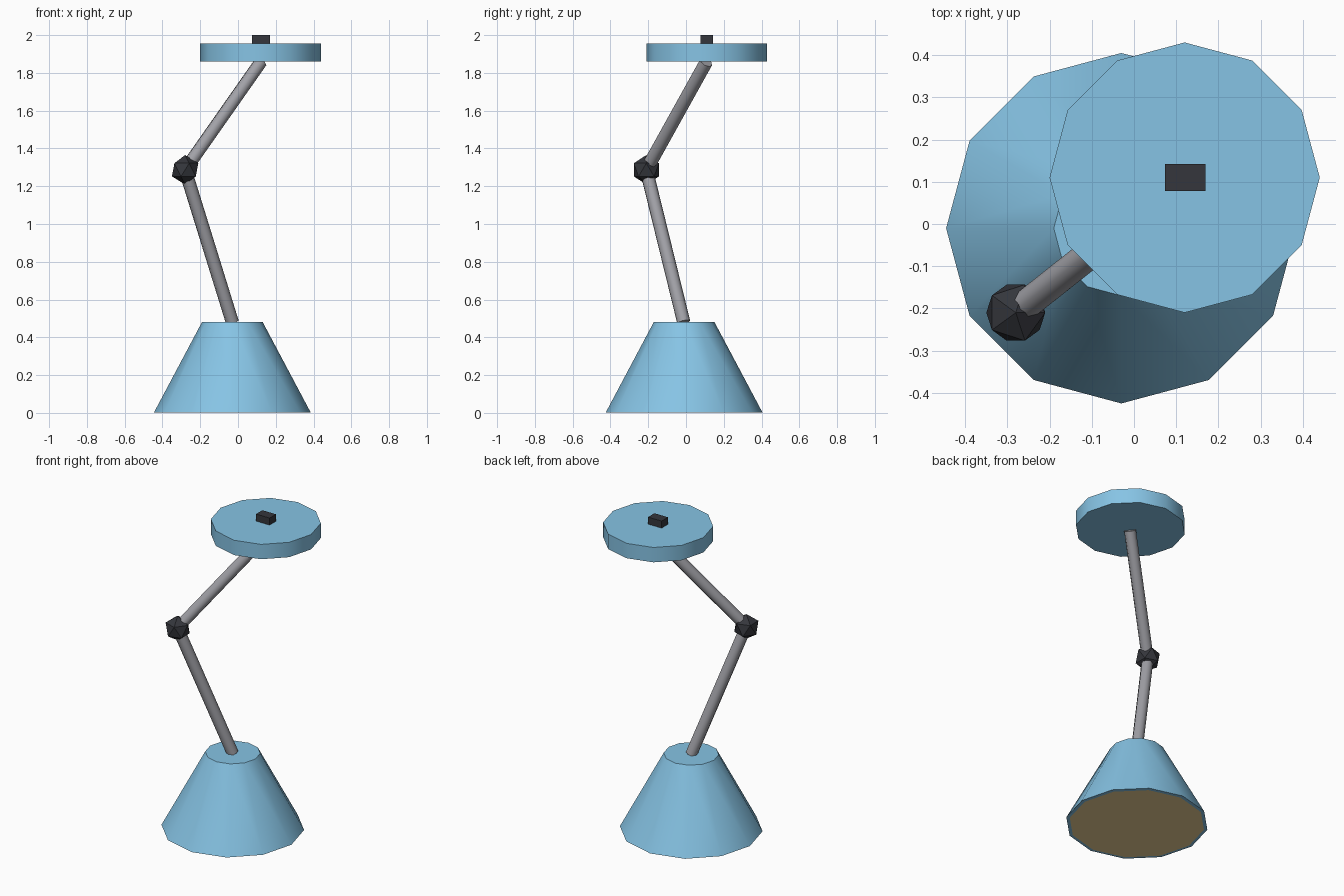
import bpy, math
from mathutils import Vector

if "Cube" in bpy.data.objects:
    bpy.data.objects.remove(bpy.data.objects["Cube"])


def material(name, rgb):
    m = bpy.data.materials.new(name)
    m.diffuse_color = (*rgb, 1)
    m.use_nodes = True
    m.node_tree.nodes["Principled BSDF"].inputs["Base Color"].default_value = m.diffuse_color
    return m


BLUE = material("blue_paint", (0.24, 0.55, 0.78))
DARK = material("dark_plastic", (0.035, 0.037, 0.045))
STEEL = material("steel", (0.36, 0.36, 0.39))
GLOW = material("warm_panel", (0.83, 0.64, 0.30))


def finish(name, mat, angle=None):
    ob = bpy.context.object
    ob.name = name
    ob.data.materials.append(mat)
    if angle:
        bpy.ops.object.shade_smooth_by_angle(angle=math.radians(angle))
    return ob


def frustum(name, mat, centre, r1, r2, z0, z1, sides=12):
    bpy.ops.mesh.primitive_cone_add(vertices=sides, radius1=r1, radius2=r2, depth=z1 - z0,
                                    location=(*centre, (z0 + z1) / 2))
    return finish(name, mat, 35)


def rod(name, a, b, radius=0.035):
    a, b = Vector(a), Vector(b)
    d = b - a
    bpy.ops.mesh.primitive_cylinder_add(vertices=8, radius=radius, depth=d.length,
                                        location=(a + b) / 2,
                                        rotation=d.to_track_quat('Z', 'Y').to_euler())
    return finish(name, STEEL, 50)


# Conical shade with a flat panel closing its mouth
frustum("cone_shade", BLUE, (-0.03, -0.01), 0.415, 0.16, 0.002, 0.482)
bpy.ops.mesh.primitive_circle_add(vertices=12, radius=0.395, fill_type='NGON',
                                  location=(-0.03, -0.01, 0), rotation=(math.pi, 0, 0))
finish("light_panel", GLOW)

# Two arms meeting at the elbow
elbow = (-0.28, -0.21, 1.287)
rod("lower_arm", (-0.03, -0.012, 0.48), elbow)
rod("upper_arm", elbow, (0.12, 0.107, 1.857))
bpy.ops.mesh.primitive_ico_sphere_add(subdivisions=1, radius=0.078, location=elbow)
finish("elbow_joint", DARK)

# Round plate with a small switch block
frustum("round_plate", BLUE, (0.12, 0.11), 0.32, 0.32, 1.86, 1.955)
bpy.ops.mesh.primitive_cube_add(size=1, location=(0.121, 0.11, 1.975))
block = finish("switch_block", DARK)
block.scale = (0.096, 0.064, 0.05)
